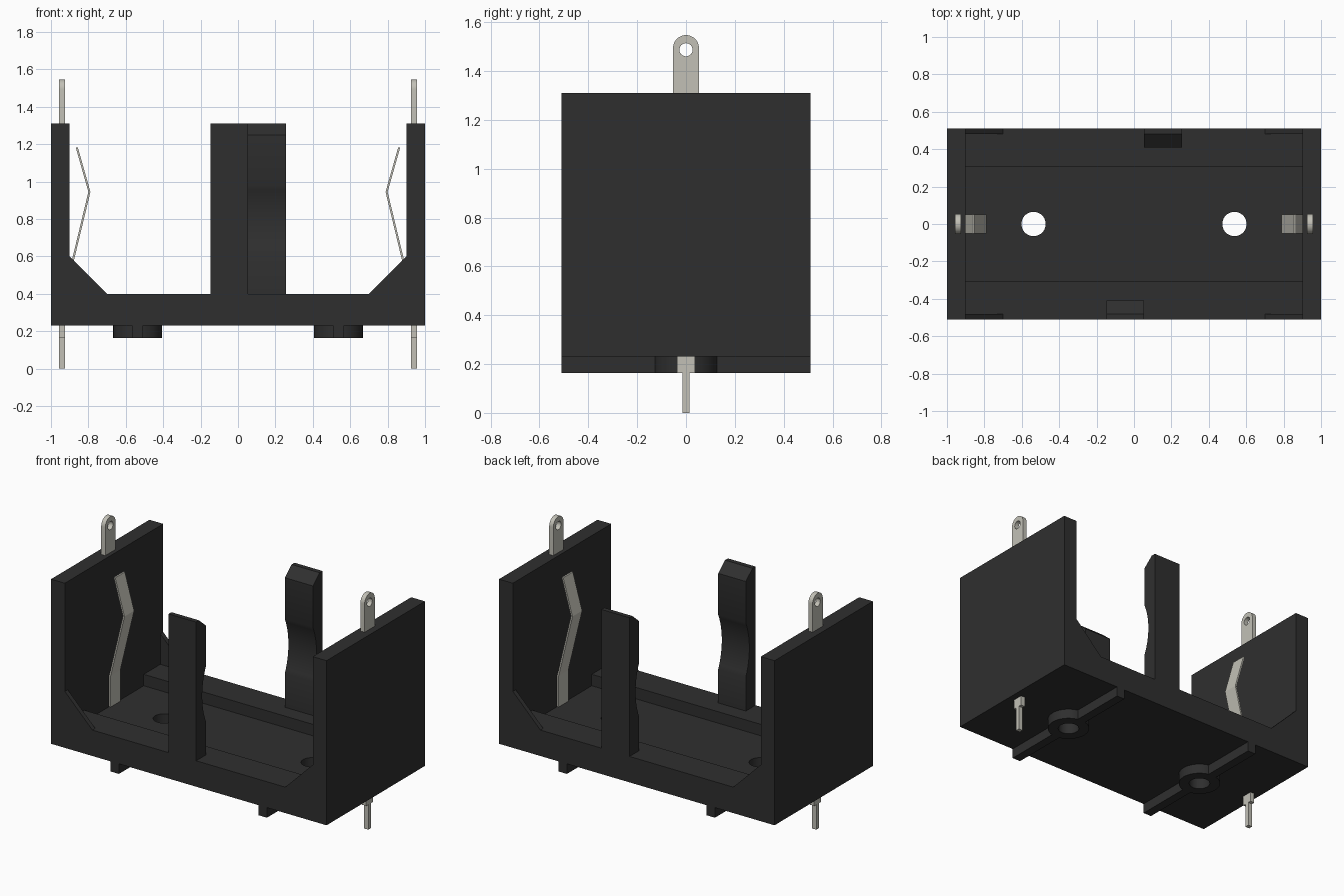
import bpy, bmesh, math
from mathutils import Vector

if "Cube" in bpy.data.objects:
    bpy.data.objects.remove(bpy.data.objects["Cube"])


def material(name, colour):
    m = bpy.data.materials.new(name)
    m.use_nodes = True
    m.diffuse_color = colour
    m.node_tree.nodes["Principled BSDF"].inputs["Base Color"].default_value = colour
    return m


PLASTIC = material("black plastic", (0.028, 0.028, 0.028, 1))
METAL = material("nickel metal", (0.54, 0.53, 0.47, 1))


def prism(name, outline, axis, start, end, mat):
    """Extrude a 2D outline along x (points y,z), y (points x,z) or z (points x,y)."""
    place = {"x": lambda p: (start, p[0], p[1]),
             "y": lambda p: (p[0], start, p[1]),
             "z": lambda p: (p[0], p[1], start)}[axis]
    bm = bmesh.new()
    face = bm.faces.new([bm.verts.new(place(p)) for p in outline])
    ext = bmesh.ops.extrude_face_region(bm, geom=[face])
    moved = [v for v in ext["geom"] if isinstance(v, bmesh.types.BMVert)]
    step = Vector([(end - start) * (axis == a) for a in "xyz"])
    bmesh.ops.translate(bm, verts=moved, vec=step)
    bmesh.ops.recalc_face_normals(bm, faces=bm.faces)
    mesh = bpy.data.meshes.new(name)
    bm.to_mesh(mesh)
    bm.free()
    mesh.materials.append(mat)
    obj = bpy.data.objects.new(name, mesh)
    bpy.context.collection.objects.link(obj)
    return obj


def rect(a0, a1, b0, b1):
    return [(a0, b0), (a1, b0), (a1, b1), (a0, b1)]


def arc(a, b, r, first, last, n):
    angles = [math.radians(first + (last - first) * i / n) for i in range(n + 1)]
    return [(a + r * math.cos(t), b + r * math.sin(t)) for t in angles]


def circle(a, b, r, n=40):
    return arc(a, b, r, 0, 360, n)[:-1]


def combine(obj, other, operation):
    mod = obj.modifiers.new("combine", "BOOLEAN")
    mod.operation = operation
    mod.solver = "EXACT"
    mod.object = other
    bpy.context.view_layer.objects.active = obj
    bpy.ops.object.modifier_apply(modifier=mod.name)
    bpy.data.objects.remove(other)


def smooth(obj):
    bpy.ops.object.select_all(action="DESELECT")
    obj.select_set(True)
    bpy.context.view_layer.objects.active = obj
    bpy.ops.object.shade_smooth_by_angle(angle=math.radians(30))


HALF_Y, BASE, RAIL, FLOOR, TOP = 0.51, 0.23, 0.40, 0.325, 1.31
HOLE_X, HOLE_R = 0.537, 0.065

# Holder body: a block with its cavity, side openings and floor channel cut out
body = prism("holder_body", rect(-1, 1, BASE, TOP), "y", -HALF_Y, HALF_Y, PLASTIC)
opening = [(-0.7, RAIL), (0.7, RAIL), (0.9, 0.6), (0.9, 1.5), (-0.9, 1.5), (-0.9, 0.6)]
combine(body, prism("opening_cutter", opening, "y", -0.7, 0.7, PLASTIC), "DIFFERENCE")
combine(body, prism("cavity_cutter", rect(-0.9, 0.9, RAIL, 1.6), "y", -0.48, 0.48, PLASTIC),
        "DIFFERENCE")
combine(body, prism("channel_cutter", rect(-0.9, 0.9, FLOOR, 1.7), "y", -0.308, 0.308, PLASTIC),
        "DIFFERENCE")
for s in (-1, 1):
    combine(body, prism("hole_cutter", circle(s * HOLE_X, 0, HOLE_R), "z", 0.1, 0.6, PLASTIC),
            "DIFFERENCE")
smooth(body)

# Side posts: chamfered tip and a hollow that follows the round cell
hollow = [(y, z) for y, z in arc(0, 0.8, 0.447, -23.5, 23.5, 14)]
inner = hollow[0][0]
post = [(HALF_Y, RAIL), (inner, RAIL)] + hollow + [(inner, 1.25), (0.48, TOP), (HALF_Y, TOP)]
smooth(prism("back_post", post, "x", 0.053, 0.257, PLASTIC))
smooth(prism("front_post", [(-y, z) for y, z in post], "x", -0.147, 0.053, PLASTIC))

for s, side in ((-1, "right"), (1, "left")):
    # Standoff under the floor: a cross rib with a ring round the screw hole
    x = s * HOLE_X
    standoff = prism(side + "_standoff", rect(x - 0.03, x + 0.03, -HALF_Y, HALF_Y), "z",
                     0.164, BASE, PLASTIC)
    combine(standoff, prism("ring", circle(x, 0, 0.13), "z", 0.164, BASE, PLASTIC), "UNION")
    combine(standoff, prism("ring_cutter", circle(x, 0, HOLE_R), "z", 0.1, 0.3, PLASTIC),
            "DIFFERENCE")
    smooth(standoff)

    # Solder tab with a rounded, drilled top
    x0, x1 = s * 0.926, s * 0.956
    tab = prism(side + "_solder_tab",
                [(-0.053, TOP), (0.053, TOP)] + arc(0, 1.494, 0.053, 0, 180, 20),
                "x", x0, x1, METAL)
    combine(tab, prism("tab_cutter", circle(0, 1.487, 0.027, 24), "x", s * 0.8, s * 1.1, METAL),
            "DIFFERENCE")
    smooth(tab)

    # Stepped pin below the base
    half = [(0.036, BASE), (0.036, 0.164), (0.014, 0.164), (0.014, 0)]
    prism(side + "_pin", half + [(-y, z) for y, z in reversed(half)], "x", x0, x1, METAL)

    # Bent contact spring against the end wall
    path = [(0.9, FLOOR), (0.9, 0.53), (0.8, 0.945), (0.867, 1.182)]
    strip = path + [(px - 0.011, pz) for px, pz in reversed(path)]
    prism(side + "_contact_spring", [(s * px, pz) for px, pz in strip], "y", -0.05, 0.05, METAL)
